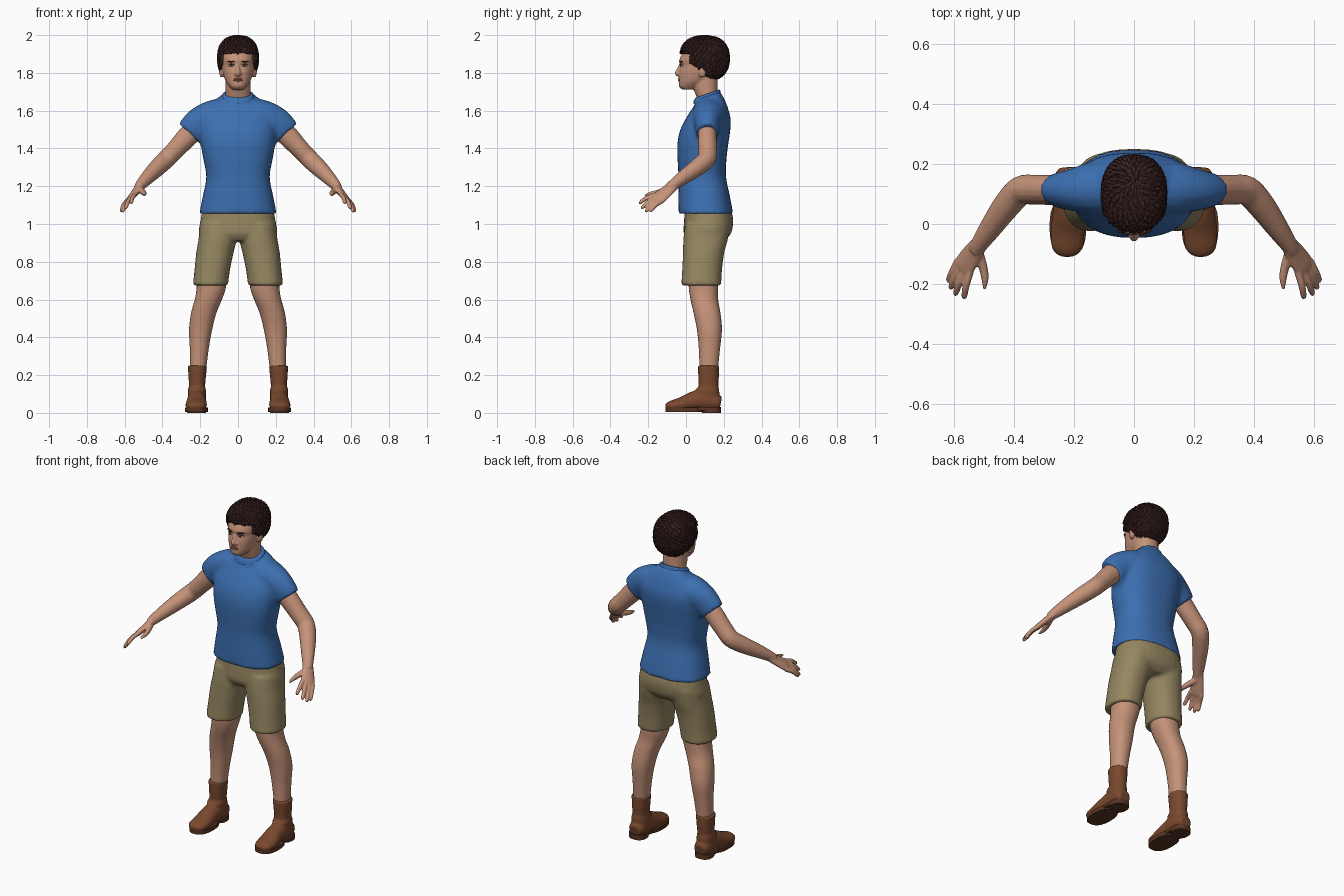
import bpy, bmesh, math, random
from mathutils import Vector, Matrix

random.seed(4)
if "Cube" in bpy.data.objects:
    bpy.data.objects.remove(bpy.data.objects["Cube"], do_unlink=True)


def material(name, *rgb):
    mat = bpy.data.materials.new(name)
    mat.use_nodes = True
    mat.diffuse_color = (*rgb, 1)
    mat.node_tree.nodes["Principled BSDF"].inputs["Base Color"].default_value = (*rgb, 1)
    return mat


skin = material("skin", .56, .29, .19)
hair_brown = material("dark brown hair", .04, .016, .014)
shirt_blue = material("shirt blue", .045, .16, .44)
khaki = material("khaki", .3, .24, .12)
leather = material("brown leather", .19, .065, .027)
sole_brown = material("dark sole", .1, .035, .017)
eye_white = material("eye white", .6, .55, .5)
iris_brown = material("iris brown", .03, .015, .01)
lip_pink = material("lip", .42, .18, .13)


def resample(points, steps=4):
    """Smooth curve through tuples of any length."""
    out = []
    last = len(points) - 1
    for i in range(last):
        a, b, c, d = (points[min(max(i + k, 0), last)] for k in (-1, 0, 1, 2))
        for k in range(steps):
            t = k / steps
            out.append([q + .5 * t * (r - p + t * (2*p - 5*q + 4*r - s + t * (3*(q - r) + s - p)))
                        for p, q, r, s in zip(a, b, c, d)])
    return out + [list(points[last])]


def skin_rings(bm, rings):
    loops = [[bm.verts.new(co) for co in ring] for ring in rings]
    n = len(loops[0])
    for low, high in zip(loops, loops[1:]):
        for i in range(n):
            j = (i + 1) % n
            bm.faces.new((low[i], low[j], high[j], high[i]))
    bm.faces.new(loops[0][::-1])
    bm.faces.new(loops[-1])


def stack(bm, profile, power=2.2, n=32, tilt=lambda z: 0):
    """Horizontal rings given as (z, centre x, half width, front y, back y)."""
    def wave(v):
        return math.copysign(abs(v) ** (2 / power), v)
    rings = []
    for z, cx, rx, front, back in resample(profile):
        ring = []
        for i in range(n):
            a = math.tau * i / n
            dy = wave(math.sin(a)) * (back - front) / 2
            ring.append((cx + rx * wave(math.cos(a)), (front + back) / 2 + dy, z + dy * tilt(z)))
        rings.append(ring)
    skin_rings(bm, rings)


def tube(bm, path, ref=(0, 1, 0), n=16, steps=4):
    """Rings along a path of (x, y, z, radius along ref, radius across)."""
    pts = resample(path, steps)
    centres = [Vector(p[:3]) for p in pts]
    rings = []
    for i, p in enumerate(pts):
        t = (centres[min(i + 1, len(pts) - 1)] - centres[max(i - 1, 0)]).normalized()
        v = t.cross(Vector(ref)).normalized()
        u = v.cross(t)
        angles = [math.tau * k / n for k in range(n)]
        rings.append([centres[i] + u * p[3] * math.cos(a) + v * p[4] * math.sin(a) for a in angles])
    skin_rings(bm, rings)


def ellipsoid(bm, centre, radii, yaw=0):
    m = Matrix.Translation(centre) @ Matrix.Rotation(yaw, 4, 'Z') @ Matrix.Diagonal((*radii, 1))
    bmesh.ops.create_uvsphere(bm, u_segments=20, v_segments=12, radius=1, matrix=m)


def finish(bm, name, mat, voxel=0, relax=4, mirror=False, smooth=True):
    bmesh.ops.recalc_face_normals(bm, faces=bm.faces)
    mesh = bpy.data.meshes.new(name)
    bm.to_mesh(mesh)
    bm.free()
    mesh.materials.append(mat)
    obj = bpy.data.objects.new(name, mesh)
    bpy.context.scene.collection.objects.link(obj)
    if smooth:
        # keep hems and caps crisp
        bpy.ops.object.select_all(action='DESELECT')
        obj.select_set(True)
        bpy.context.view_layer.objects.active = obj
        bpy.ops.object.shade_smooth_by_angle(angle=math.radians(50))
    if voxel:
        blend = obj.modifiers.new("blend", 'REMESH')
        blend.mode = 'VOXEL'
        blend.voxel_size = voxel
        blend.use_smooth_shade = True
        soften = obj.modifiers.new("soften", 'SMOOTH')
        soften.factor = .5
        soften.iterations = relax
    if mirror:
        obj.modifiers.new("mirror", 'MIRROR').use_mirror_merge = False
    return obj


# Shirt: torso and sleeves blended together
def collar_tilt(z):
    return .35 * min(max((z - 1.6) / .08, 0), 1)


bm = bmesh.new()
stack(bm, [(1.055, 0, .205, -.04, .25), (1.15, 0, .186, -.04, .232), (1.25, 0, .168, -.04, .212),
           (1.35, 0, .185, -.045, .215), (1.43, 0, .198, -.045, .225), (1.5, 0, .205, -.03, .235),
           (1.56, 0, .2, 0, .236), (1.61, 0, .17, .03, .222), (1.65, 0, .125, .045, .2),
           (1.68, 0, .085, .05, .178)], 2.4, tilt=collar_tilt)
for s in (1, -1):
    tube(bm, [(s * .06, .125, 1.58, .09, .09), (s * .13, .12, 1.565, .09, .092),
              (s * .2, .114, 1.53, .072, .09), (s * .255, .113, 1.477, .057, .081)])
finish(bm, "shirt", shirt_blue, .011)

bm = bmesh.new()
stack(bm, [(1.655, 0, .09, .037, .187), (1.68, 0, .085, .043, .182), (1.69, 0, .077, .05, .177)],
      tilt=collar_tilt)
finish(bm, "shirt_collar", shirt_blue)

# Shorts: hips and two legs
bm = bmesh.new()
stack(bm, [(1.09, 0, .185, -.005, .235), (1.02, 0, .198, -.01, .25), (.95, 0, .205, -.012, .238),
           (.91, 0, .14, .01, .2)], 2.4)
for s in (1, -1):
    stack(bm, [(1, s * .1, .1, -.005, .235), (.92, s * .108, .101, -.014, .222),
               (.85, s * .122, .099, -.016, .203), (.76, s * .136, .094, -.02, .191),
               (.675, s * .146, .093, -.025, .186)])
finish(bm, "shorts", khaki, .01)

# Bare legs
bm = bmesh.new()
stack(bm, [(.74, .138, .08, .01, .17), (.66, .142, .077, .015, .17), (.6, .157, .072, .024, .17),
           (.53, .181, .067, .04, .182), (.44, .198, .061, .058, .19), (.34, .205, .05, .068, .18),
           (.22, .212, .042, .072, .168)])
finish(bm, "legs", skin, mirror=True)

# Boots: shaft and foot blended, with a separate sole
bm = bmesh.new()
stack(bm, [(.25, .215, .051, .063, .175), (.19, .216, .046, .065, .174), (.14, .217, .043, .066, .171),
           (.12, .218, .048, .05, .176), (.06, .218, .047, .06, .178)])
tube(bm, [(.218, .184, .05, .033, .034), (.218, .16, .055, .046, .046), (.218, .1, .068, .05, .058),
          (.219, .04, .062, .051, .052), (.221, -.02, .045, .057, .04), (.222, -.075, .037, .053, .029),
          (.222, -.1, .032, .036, .02), (.222, -.108, .03, .015, .01)], ref=(1, 0, 0))
finish(bm, "boots", leather, .006, 3, mirror=True)

bm = bmesh.new()
for low, high, half, front, back in ((.004, .028, .061, -.108, .09), (.012, .03, .05, .02, .18),
                                     (0, .03, .05, .085, .186)):
    stack(bm, [(low, .22, half, front, back), (high, .22, half, front, back)], 2.5)
finish(bm, "boot_soles", sole_brown, mirror=True)

# Arms with palm, fingers and thumb
bm = bmesh.new()
tube(bm, [(.2, .113, 1.53, .05, .058), (.27, .113, 1.46, .05, .056), (.33, .114, 1.395, .05, .05),
          (.378, .11, 1.345, .049, .049), (.425, .06, 1.3, .046, .046), (.475, -.01, 1.25, .038, .038),
          (.515, -.068, 1.207, .029, .029), (.528, -.087, 1.19, .028, .024)])
across = Vector((.61, .64, -.47)).normalized()
tube(bm, [(.51, -.06, 1.21, .028, .024), (.538, -.1, 1.175, .038, .019),
          (.566, -.141, 1.14, .042, .016), (.574, -.153, 1.13, .034, .011)], ref=across)
knuckles = Vector((.565, -.14, 1.14))
tips = ((.567, -.25, 1.11), (.597, -.238, 1.083), (.612, -.217, 1.065), (.62, -.193, 1.066))
for i, tip in enumerate(tips):
    base = knuckles + across * (i - 1.5) * .021
    tip = Vector(tip)
    middle = base.lerp(tip, .5) + Vector((.003, -.003, .006))
    tube(bm, [(*base, .013, .013), (*middle, .012, .012), (*base.lerp(tip, .9), .01, .01),
              (*tip, .004, .004)], ref=across, n=10)
tube(bm, [(.522, -.085, 1.185, .018, .018), (.502, -.145, 1.168, .016, .015),
          (.496, -.185, 1.16, .012, .012), (.498, -.218, 1.152, .005, .005)], ref=across, n=10)
finish(bm, "arms", skin, .0045, 3, mirror=True)

# Head, neck, nose and ears
bm = bmesh.new()
stack(bm, [(1.712, 0, .03, -.02, .05), (1.727, 0, .045, -.036, .08), (1.75, 0, .062, -.038, .12),
           (1.775, 0, .073, -.038, .15), (1.81, 0, .082, -.036, .175), (1.84, 0, .086, -.03, .19),
           (1.865, 0, .088, -.036, .197), (1.9, 0, .088, -.022, .2), (1.94, 0, .08, .005, .185),
           (1.965, 0, .05, .04, .15)])
stack(bm, [(1.62, 0, .066, .075, .165), (1.68, 0, .066, .053, .167), (1.73, 0, .066, .036, .168),
           (1.79, 0, .066, .03, .165)])
tube(bm, [(0, -.026, 1.85, .008, .008), (0, -.038, 1.82, .01, .01), (0, -.046, 1.798, .014, .013),
          (0, -.036, 1.786, .011, .008)], ref=(1, 0, 0), n=12)
for s in (1, -1):
    ellipsoid(bm, (s * .013, -.036, 1.794), (.009, .01, .008))
    ellipsoid(bm, (s * .086, .085, 1.807), (.013, .022, .032), s * -.3)
finish(bm, "head", skin, .005, 2)

# Painted-looking face parts
for name, mat, centre, radii, yaw in (
        ("eyes", eye_white, (.035, -.0215, 1.84), (.016, .008, .0065), .35),
        ("irises", iris_brown, (.034, -.026, 1.84), (.0065, .006, .0065), .35),
        ("eyelids", hair_brown, (.035, -.023, 1.8465), (.018, .0085, .002), .35),
        ("eyebrows", hair_brown, (.037, -.028, 1.86), (.022, .006, .004), .4)):
    bm = bmesh.new()
    ellipsoid(bm, centre, radii, yaw)
    finish(bm, name, mat, mirror=True)
bm = bmesh.new()
for z in (1.7685, 1.76):
    ellipsoid(bm, (0, -.034, z), (.024, .009, .005))
finish(bm, "lips", lip_pink)

# Hair: a trimmed cap under many combed tufts
hair_centre = Vector((0, .098, 1.877))
hair_size = Vector((.105, .128, .117))


def hair_point(d, lift=1.0):
    k = sum(abs(v) ** 2.4 for v in d) ** (-1 / 2.4)
    return hair_centre + d * hair_size * k * lift


def hair_line(y):
    return 1.905 if y < .02 else max(1.755, 1.855 - (y - .02) * .8)


bm = bmesh.new()
bmesh.ops.create_icosphere(bm, subdivisions=5, radius=1)
for v in bm.verts:
    v.co = hair_point(v.co.normalized(), .98)
below = [f for f in bm.faces if f.calc_center_median().z < hair_line(f.calc_center_median().y)]
bmesh.ops.delete(bm, geom=below, context='FACES')
cap = finish(bm, "hair_cap", hair_brown)
cap.modifiers.new("thickness", 'SOLIDIFY').thickness = .02

bm = bmesh.new()
crown = Vector((0, .35, .94)).normalized()
count = 560
for i in range(count):
    h = 1 - 2 * (i + .5) / count
    a = i * 2.39996
    d = Vector((math.cos(a) * math.sqrt(1 - h * h), math.sin(a) * math.sqrt(1 - h * h), h))
    flow = (d - crown) - d * (d - crown).dot(d)
    flow = (flow.normalized() + Vector([random.uniform(-.4, .4) for _ in range(3)])).normalized()
    path = []
    for reach, lift, width in ((-.1, .97, .006), (.04, 1.015, .009), (.2, random.uniform(1, 1.035), .003)):
        p = hair_point((d + flow * reach).normalized(), lift)
        path.append((*p, width, width * .6))
    if path[1][2] > hair_line(path[1][1]) and path[2][2] > hair_line(path[2][1]) - .008:
        tube(bm, path, ref=flow.cross(d), n=5, steps=2)
finish(bm, "hair_tufts", hair_brown, smooth=False)
